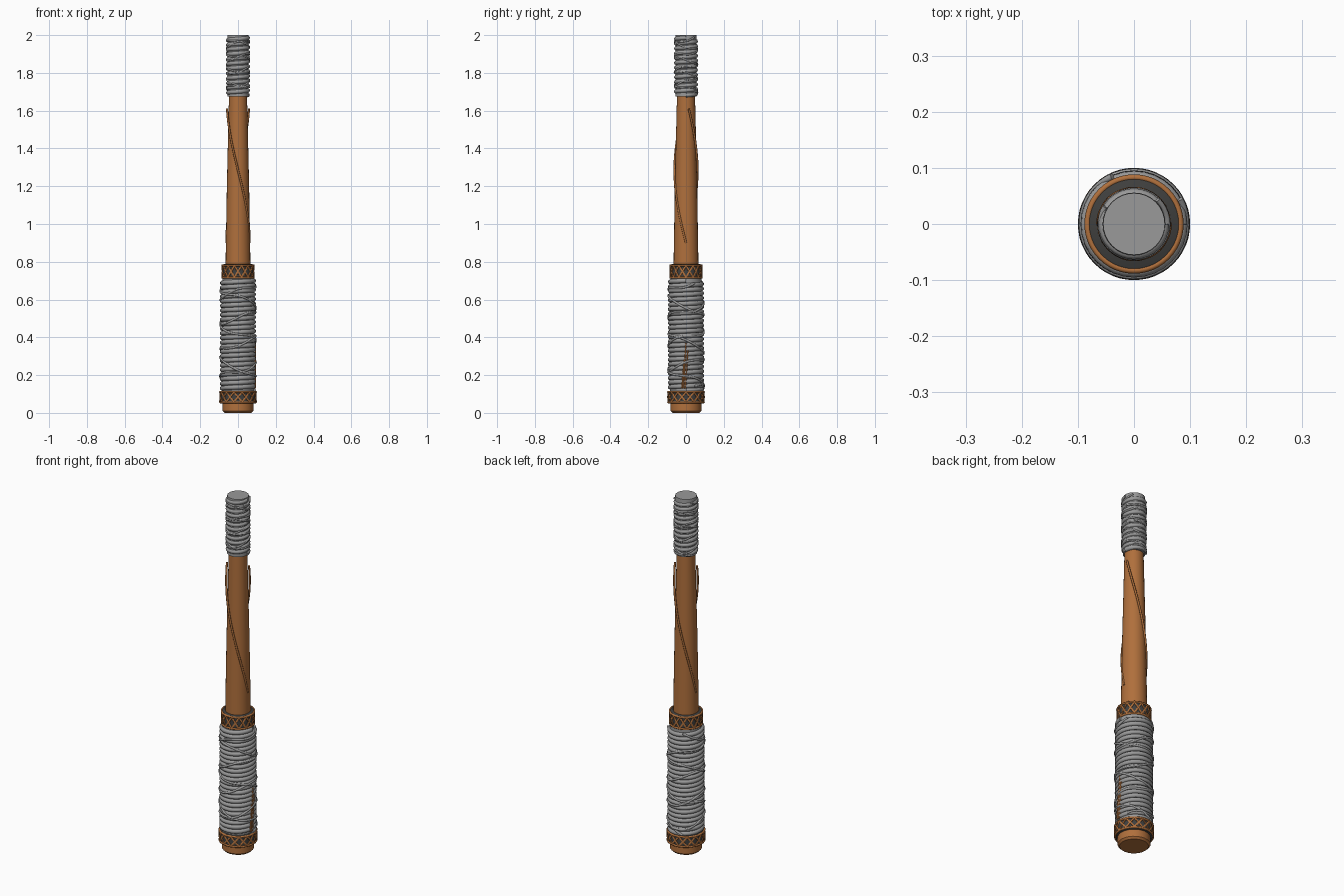
import bpy, math

if "Cube" in bpy.data.objects:
    bpy.data.objects.remove(bpy.data.objects["Cube"])

def mat(name, c):
    m = bpy.data.materials.new(name)
    m.diffuse_color = (*c, 1)
    m.use_nodes = True
    m.node_tree.nodes["Principled BSDF"].inputs["Base Color"].default_value = m.diffuse_color
    return m

WOOD = mat("warm wood", (0.43, 0.16, 0.045))
ROPE = mat("grey cord", (0.32, 0.32, 0.32))
DARK = mat("dark leather", (0.05, 0.05, 0.048))

def smooth(o, angle=40):
    bpy.ops.object.select_all(action='DESELECT')
    o.select_set(True)
    bpy.context.view_layer.objects.active = o
    bpy.ops.object.shade_smooth_by_angle(angle=math.radians(angle))

def lathe(name, profile, m, n=32):
    """Closed turned solid from (radius, z) points, bottom to top."""
    verts, faces = [], []
    for r, z in profile:
        verts += [(r * math.cos(2 * math.pi * i / n), r * math.sin(2 * math.pi * i / n), z) for i in range(n)]
    for k in range(len(profile) - 1):
        for i in range(n):
            j = (i + 1) % n
            faces.append((k * n + i, k * n + j, (k + 1) * n + j, (k + 1) * n + i))
    faces.append(tuple(reversed(range(n))))
    faces.append(tuple(range((len(profile) - 1) * n, len(profile) * n)))
    me = bpy.data.meshes.new(name)
    me.from_pydata(verts, [], faces)
    me.materials.append(m)
    o = bpy.data.objects.new(name, me)
    bpy.context.collection.objects.link(o)
    smooth(o)
    return o

def tube(name, paths, r, m, res=2, cyclic=False):
    """Round cords following one or more point paths."""
    cu = bpy.data.curves.new(name, 'CURVE')
    cu.dimensions = '3D'
    cu.bevel_depth, cu.bevel_resolution, cu.use_fill_caps = r, res, True
    for pts in paths:
        s = cu.splines.new('POLY')
        s.points.add(len(pts) - 1)
        s.use_cyclic_u = cyclic
        for p, q in zip(s.points, pts):
            p.co = (*q, 1)
    cu.materials.append(m)
    o = bpy.data.objects.new(name, cu)
    bpy.context.collection.objects.link(o)
    bpy.ops.object.select_all(action='DESELECT')
    o.select_set(True)
    bpy.context.view_layer.objects.active = o
    bpy.ops.object.convert(target='MESH')
    o = bpy.context.view_layer.objects.active
    smooth(o, 60)
    return o

def helix(r0, r1, z0, z1, a0, turns, seg=32, wob=0.0):
    n = max(4, int(abs(turns) * seg))
    pts = []
    for i in range(n + 1):
        t = i / n
        a = a0 + 2 * math.pi * turns * t
        r = r0 + (r1 - r0) * t
        z = z0 + (z1 - z0) * t + wob * math.sin(2 * a + 5 * t)
        pts.append((r * math.cos(a), r * math.sin(a), z))
    return pts

# Tapered wooden shaft and its butt
lathe("shaft", [(0.072, 0), (0.082, 0.01), (0.082, 0.05), (0.076, 0.12),
                (0.066, 0.78), (0.059, 1.2), (0.048, 1.67), (0.045, 1.9)], WOOD, 24)

# Two thin strips spiralling half a turn round the shaft
for k, side in enumerate(("front", "back")):
    tube(side + "_spiral_strip", [helix(0.062, 0.060, 0.90, 1.61, k * math.pi, -0.46, 64)], 0.0055, WOOD)

# Lower grip: core, tight cord winding, crossing ties
lathe("grip_core", [(0.085, 0.10), (0.083, 0.715)], ROPE)
tube("grip_winding", [helix(0.084, 0.083, 0.118, 0.70, 0, 24)], 0.0125, ROPE)
tube("grip_cross_ties", [helix(0.094, 0.093, 0.13, 0.69, 0.5, 4, 48, 0.012),
                         helix(0.094, 0.093, 0.13, 0.69, 2.0, -3, 48, 0.012)], 0.006, ROPE)

# Wood showing between the cords on the right side
tube("grip_wood_slivers", [[(0.0915, y, 0.13), (0.0915, y + 0.012, z)] for y, z in
                           ((-0.021, 0.28), (-0.012, 0.37), (-0.003, 0.33))], 0.0045, WOOD)

# Upper wrap with flat end
lathe("tip_core", [(0.056, 1.675), (0.056, 1.99), (0.055, 2.0)], ROPE)
tube("tip_winding", [helix(0.052, 0.052, 1.682, 1.986, 0, 12)], 0.0115, ROPE)
tube("tip_cross_ties", [helix(0.060, 0.060, 1.69, 1.985, 0.8, 4, 40, 0.008),
                        helix(0.060, 0.060, 1.69, 1.985, 2.6, -4, 40, 0.008)], 0.005, ROPE)

# Decorated collars: dark band, two wooden rims and a criss-cross lattice
def collar(name, r, z0, z1):
    lathe(name + "_band", [(r - 0.006, z0), (r, z0 + 0.004), (r, z1 - 0.004), (r - 0.006, z1)], DARK, 40)
    rims = []
    for z in (z0 + 0.006, z1 - 0.006):
        rims.append([(r * math.cos(i * math.pi / 24), r * math.sin(i * math.pi / 24), z) for i in range(48)])
    tube(name + "_rims", rims, 0.0055, WOOD, 2, True)
    n = 14
    bars = []
    for i in range(n):
        a = 2 * math.pi * i / n
        for s in (1, -1):
            bars.append(helix(r, r, z0 + 0.008, z1 - 0.008, a, s / n, 96))
    tube(name + "_lattice", bars, 0.005, WOOD, 1)

collar("lower_collar", 0.0945, 0.05, 0.117)
collar("upper_collar", 0.083, 0.71, 0.787)
